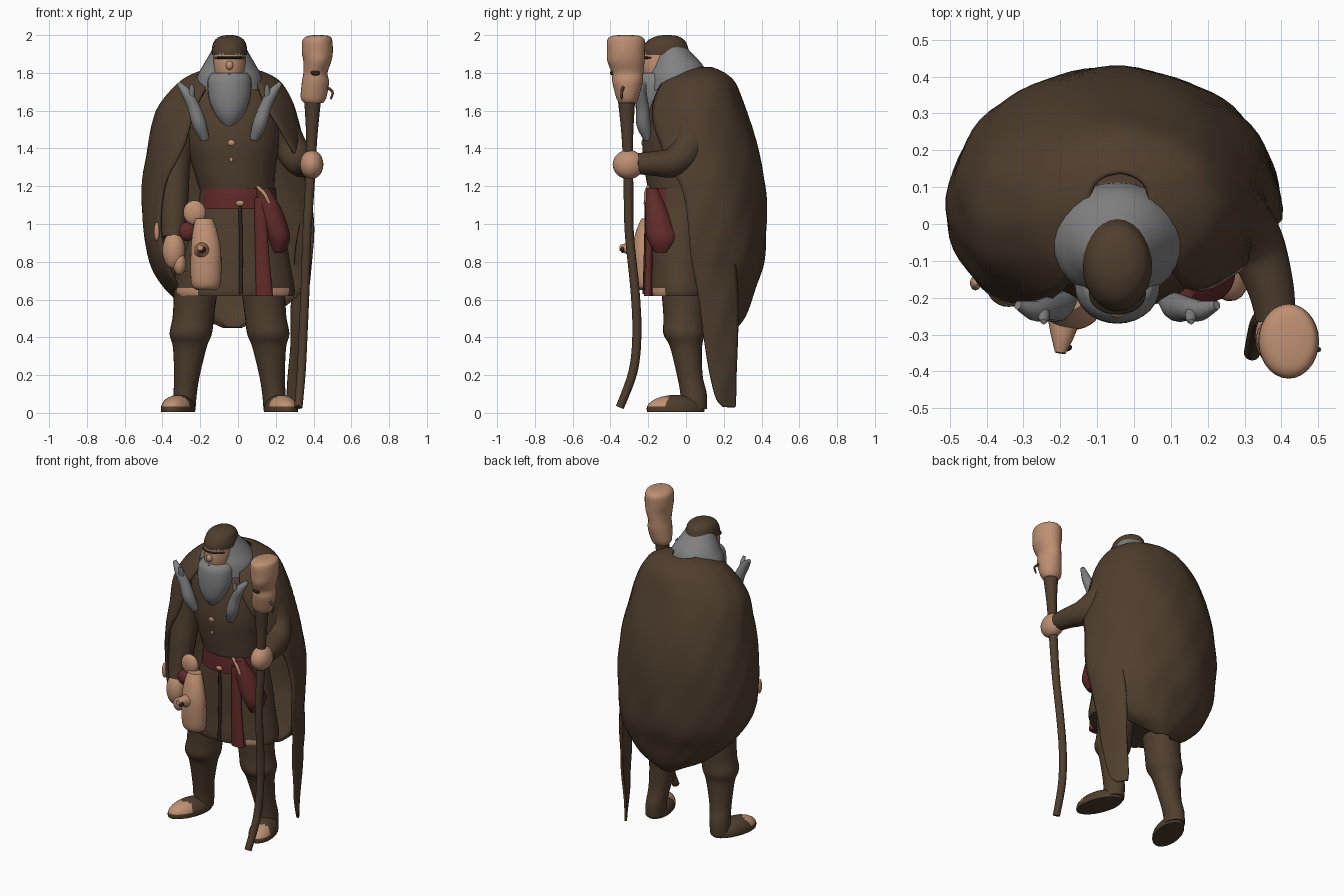
import bpy, bmesh
from math import sin, cos, pi, radians
from mathutils import Vector, Matrix

if "Cube" in bpy.data.objects:
    bpy.data.objects.remove(bpy.data.objects["Cube"])


def material(name, *rgb):
    m = bpy.data.materials.new(name)
    m.use_nodes = True
    m.diffuse_color = (*rgb, 1)
    m.node_tree.nodes["Principled BSDF"].inputs["Base Color"].default_value = (*rgb, 1)
    return m


brown = material("brown cloth", .078, .048, .027)
skin = material("warm tan", .52, .28, .17)
grey = material("grey hair", .22, .22, .22)
red = material("dark red", .12, .024, .022)
dark = material("dark brown", .03, .018, .012)


def spline(rows, steps=5):
    """Smooth the rows with a Catmull-Rom curve through every value."""
    out = []
    last = len(rows) - 1
    for i in range(last):
        quad = [rows[max(i - 1, 0)], rows[i], rows[i + 1], rows[min(i + 2, last)]]
        for k in range(steps):
            t = k / steps
            out.append([b + t / 2 * (c - a + t * (2*a - 5*b + 4*c - d + t * (3*(b - c) + d - a)))
                        for a, b, c, d in zip(*quad)])
    return out + [list(rows[-1])]


def build(name, bm, mat, paint=None, paint_mat=None):
    bmesh.ops.recalc_face_normals(bm, faces=bm.faces)
    mesh = bpy.data.meshes.new(name)
    bm.to_mesh(mesh)
    bm.free()
    ob = bpy.data.objects.new(name, mesh)
    bpy.context.collection.objects.link(ob)
    mesh.materials.append(mat)
    if paint:
        mesh.materials.append(paint_mat)
        for p in mesh.polygons:
            p.material_index = int(paint(p.center))
    bpy.ops.object.select_all(action='DESELECT')
    ob.select_set(True)
    bpy.context.view_layer.objects.active = ob
    bpy.ops.object.shade_smooth_by_angle(angle=radians(60))
    return ob


def skin_rings(name, rings, mat, closed=True, **kw):
    """Bridge consecutive rings of points; closed rings also get end caps."""
    bm = bmesh.new()
    vs = [[bm.verts.new(p) for p in ring] for ring in rings]
    n = len(vs[0])
    for a, b in zip(vs, vs[1:]):
        for i in range(n if closed else n - 1):
            j = (i + 1) % n
            bm.faces.new((a[i], a[j], b[j], b[i]))
    if closed:
        bm.faces.new(vs[0])
        bm.faces.new(vs[-1])
    return build(name, bm, mat, **kw)


def loft(name, rows, mat, n=28, **kw):
    """Stack of level ellipses: x, y, z, half width, half depth."""
    turns = [2 * pi * i / n for i in range(n)]
    return skin_rings(name, [[(x + w * cos(t), y + d * sin(t), z) for t in turns]
                             for x, y, z, w, d in spline(rows)], mat, **kw)


def tube(name, rows, mat, n=14):
    """Round limb along a path: x, y, z, radius."""
    rows = spline(rows)
    pts = [Vector(r[:3]) for r in rows]
    rings = []
    for i, p in enumerate(pts):
        t = (pts[min(i + 1, len(pts) - 1)] - pts[max(i - 1, 0)]).normalized()
        u = t.cross(Vector((1, 0, 0))).normalized()
        v = t.cross(u)
        rings.append([p + rows[i][3] * (u * cos(a) + v * sin(a))
                      for a in (2 * pi * k / n for k in range(n))])
    return skin_rings(name, rings, mat)


def ball(name, at, size, mat, turn=0, floor=None, **kw):
    bm = bmesh.new()
    bmesh.ops.create_uvsphere(bm, u_segments=24, v_segments=16, radius=1)
    bm.transform(Matrix.Translation(at) @ Matrix.Rotation(turn, 4, 'Z') @ Matrix.Diagonal((*size, 1)))
    if floor is not None:
        for v in bm.verts:
            v.co.z = max(v.co.z, floor)
    return build(name, bm, mat, **kw)


def drape(name, rows, segments):
    """Hanging cloth: z, centre x, centre y, half width, half depth, edge angles."""
    rings = []
    for z, x, y, w, d, lo, hi in spline(rows):
        ring = []
        for i in range(segments + 1):
            a = radians(lo + (hi - lo) * i / segments)
            fold = 1 + .008 * sin(7 * a + 9 * z) + .006 * sin(13 * a - 17 * z)
            ring.append((x + w * fold * cos(a), y + d * fold * sin(a), z))
        rings.append(ring)
    skin_rings(name, rings, brown, closed=False).modifiers.new("thickness", 'SOLIDIFY').thickness = .015


# Cloak and its long tail on the left
drape("cloak", [
    (1.83, -.04, .07, .08, .07, -60, 240), (1.8, -.04, .065, .19, .14, -60, 243),
    (1.74, -.045, .05, .28, .215, -58, 245), (1.6, -.065, .04, .37, .28, -52, 243),
    (1.4, -.065, .05, .415, .335, -32, 236), (1.2, -.06, .05, .445, .37, -12, 221),
    (1, -.053, .05, .452, .375, -6, 216), (.8, -.04, .06, .43, .355, -5, 218),
    (.66, -.02, .09, .37, .28, -5, 215), (.54, -.02, .16, .24, .17, -5, 190),
    (.485, -.025, .2, .13, .1, 0, 180), (.45, -.03, .24, .05, .03, 0, 180)], 48)
drape("cloak_tail", [
    (1, -.053, .05, .45, .372, -6, 30), (.8, -.04, .06, .428, .353, -5, 35),
    (.6, -.03, .08, .4, .34, -2, 36), (.35, -.03, .09, .38, .325, 2, 34),
    (.1, -.03, .1, .365, .3, 10, 34), (.03, -.03, .1, .362, .3, 20, 33)], 12)

# Torso and skirt with a frayed hem
loft("torso", [(-.04, -.03, 1.77, .12, .1), (-.04, -.02, 1.65, .26, .17), (-.03, -.03, 1.45, .25, .2),
               (-.02, -.03, 1.3, .22, .19), (0, -.03, 1.14, .19, .165)], brown)
loft("skirt", [(0, -.03, 1.16, .185, .16), (0, -.03, 1, .24, .17), (-.01, -.03, .8, .285, .175),
               (-.015, -.03, .66, .315, .185), (-.015, -.03, .62, .31, .18)], brown,
     paint=lambda c: c.z < .66 and c.y < -.05 and (c.x < -.2 or .2 < c.x < .26), paint_mat=skin)
loft("belt", [(0, -.03, 1.08, .212, .18), (0, -.03, 1.14, .205, .182), (0, -.03, 1.19, .2, .18)], brown,
     paint=lambda c: c.y < -.1, paint_mat=red)
ball("upper_button", (-.035, -.226, 1.43), (.02, .01, .017), skin)
ball("lower_button", (-.035, -.222, 1.34), (.01, .01, .013), skin)

# Legs and shoes, mirrored about the body's middle
MID = -.045
for side, label in ((1, "left"), (-1, "right")):
    def row(off, y, z, w, d):
        return (MID + side * off, y, z, w, d)
    loft(label + "_leg", [row(.17, -.01, .75, .12, .13), row(.19, -.01, .52, .11, .11),
                          row(.205, -.01, .42, .112, .11), row(.21, .0, .35, .09, .085),
                          row(.225, .02, .2, .068, .068), row(.235, .04, .1, .062, .07),
                          row(.24, .04, .02, .06, .07)], brown)
    ball(label + "_shoe", (MID + side * .272, -.055, .02), (.082, .16, .075), brown,
         turn=side * .3, floor=.004,
         paint=lambda c: c.y < -.1 and c.z > .03, paint_mat=skin)

# Arms and hands
tube("right_arm", [(-.25, -.02, 1.64, .1), (-.33, -.05, 1.4, .09), (-.34, -.1, 1.15, .08),
                   (-.34, -.14, .93, .065)], brown)
ball("right_hand", (-.34, -.17, .86), (.06, .055, .1), skin)
ball("right_fingers", (-.31, -.18, .79), (.035, .04, .06), skin)
ball("right_cuff", (-.27, -.17, .96), (.05, .04, .05), red)
ball("cloak_patch", (-.43, -.16, .96), (.015, .02, .05), skin)
tube("left_arm", [(.2, .0, 1.58, .1), (.27, .02, 1.42, .09), (.33, -.06, 1.33, .08),
                  (.37, -.17, 1.32, .065), (.385, -.26, 1.32, .055)], brown)
ball("left_hand", (.39, -.305, 1.315), (.062, .083, .077), skin)

# Staff with a carved head
tube("staff", [(.32, -.35, .03, .022), (.335, -.28, .22, .024), (.345, -.26, .42, .024),
               (.355, -.27, .65, .024), (.365, -.3, .95, .024), (.38, -.305, 1.2, .026),
               (.39, -.31, 1.45, .03), (.395, -.315, 1.66, .046)], brown)
loft("staff_head", [(.4, -.31, 1.64, .05, .045), (.4, -.31, 1.67, .068, .06), (.41, -.31, 1.75, .072, .08),
                    (.41, -.31, 1.8, .064, .084), (.42, -.318, 1.86, .074, .098),
                    (.42, -.318, 1.91, .082, .1), (.42, -.318, 1.97, .079, .1),
                    (.425, -.318, 1.993, .062, .08), (.425, -.318, 2, .025, .04)], skin)
ball("staff_knot", (.41, -.39, 1.8), (.025, .012, .014), dark)
tube("staff_twig", [(.46, -.33, 1.73, .008), (.5, -.34, 1.7, .007), (.49, -.34, 1.66, .005)], brown)

# Head, hair, beard and cap
loft("hair", [(MID, -.09, 1.95, .08, .08), (MID, -.07, 1.9, .105, .105), (MID, -.048, 1.84, .14, .138),
              (MID, -.045, 1.78, .172, .155), (MID, -.045, 1.71, .18, .16)], grey)
loft("face", [(MID, -.14, 1.74, .07, .08), (MID, -.145, 1.83, .084, .093), (MID, -.142, 1.915, .082, .093)], skin)
ball("nose", (MID, -.238, 1.84), (.02, .018, .024), skin)
ball("brow", (MID, -.19, 1.88), (.078, .056, .011), dark)
ball("mouth", (MID, -.238, 1.79), (.014, .01, .008), dark)
loft("beard", [(MID, -.15, 1.8, .095, .09), (MID, -.165, 1.76, .115, .1), (MID, -.18, 1.66, .108, .09),
               (MID, -.19, 1.57, .07, .065), (MID, -.19, 1.5, .015, .015)], grey)
loft("cap", [(MID, -.11, 1.895, .094, .127), (MID, -.11, 1.93, .093, .122), (MID, -.105, 1.97, .08, .1),
             (MID, -.1, 1.993, .05, .06), (MID, -.1, 2, .015, .02)], brown)

# Forked horn clasps on the chest
for side, label in ((1, "left"), (-1, "right")):
    def bend(off, y, z, r):
        return (MID + side * off, y, z, r)
    tube(label + "_horn", [bend(.13, -.2, 1.45, .024), bend(.16, -.225, 1.53, .038), bend(.19, -.23, 1.62, .033),
                           bend(.225, -.235, 1.69, .028), bend(.27, -.22, 1.745, .012)], grey)
    tube(label + "_tine", [bend(.21, -.23, 1.64, .022), bend(.2, -.25, 1.7, .017), bend(.2, -.265, 1.74, .008)], grey)

# Sash, pouch, cord and flask hung from the belt
loft("sash", [(.12, -.185, 1.14, .035, .02), (.125, -.195, .9, .035, .02), (.14, -.2, .62, .045, .022)], red)
loft("pouch", [(.13, -.18, 1.19, .035, .03), (.16, -.16, 1.1, .06, .055), (.19, -.14, 1, .07, .075),
               (.215, -.125, .92, .06, .08), (.215, -.125, .85, .03, .04)], red)
tube("sash_trim", [(.1, -.2, 1.2, .008), (.14, -.212, 1.16, .01), (.165, -.212, 1.11, .008)], skin)
tube("cord", [(.01, -.21, 1.12, .009), (.015, -.212, .9, .01), (.015, -.22, .63, .01)], dark)
ball("buckle", (.01, -.214, 1.11), (.022, .01, .015), skin)
loft("flask", [(-.17, -.21, .65, .05, .04), (-.17, -.22, .69, .078, .06), (-.17, -.225, .85, .08, .062),
               (-.175, -.215, .96, .065, .05), (-.18, -.2, 1.03, .045, .035)], skin)
ball("flask_strap", (-.23, -.18, 1.06), (.06, .03, .065), skin)
tube("flask_spout", [(-.19, -.26, .86, .045), (-.195, -.31, .87, .03), (-.2, -.35, .875, .015)], skin)
ball("flask_cap", (-.19, -.335, .865), (.022, .012, .018), dark)
